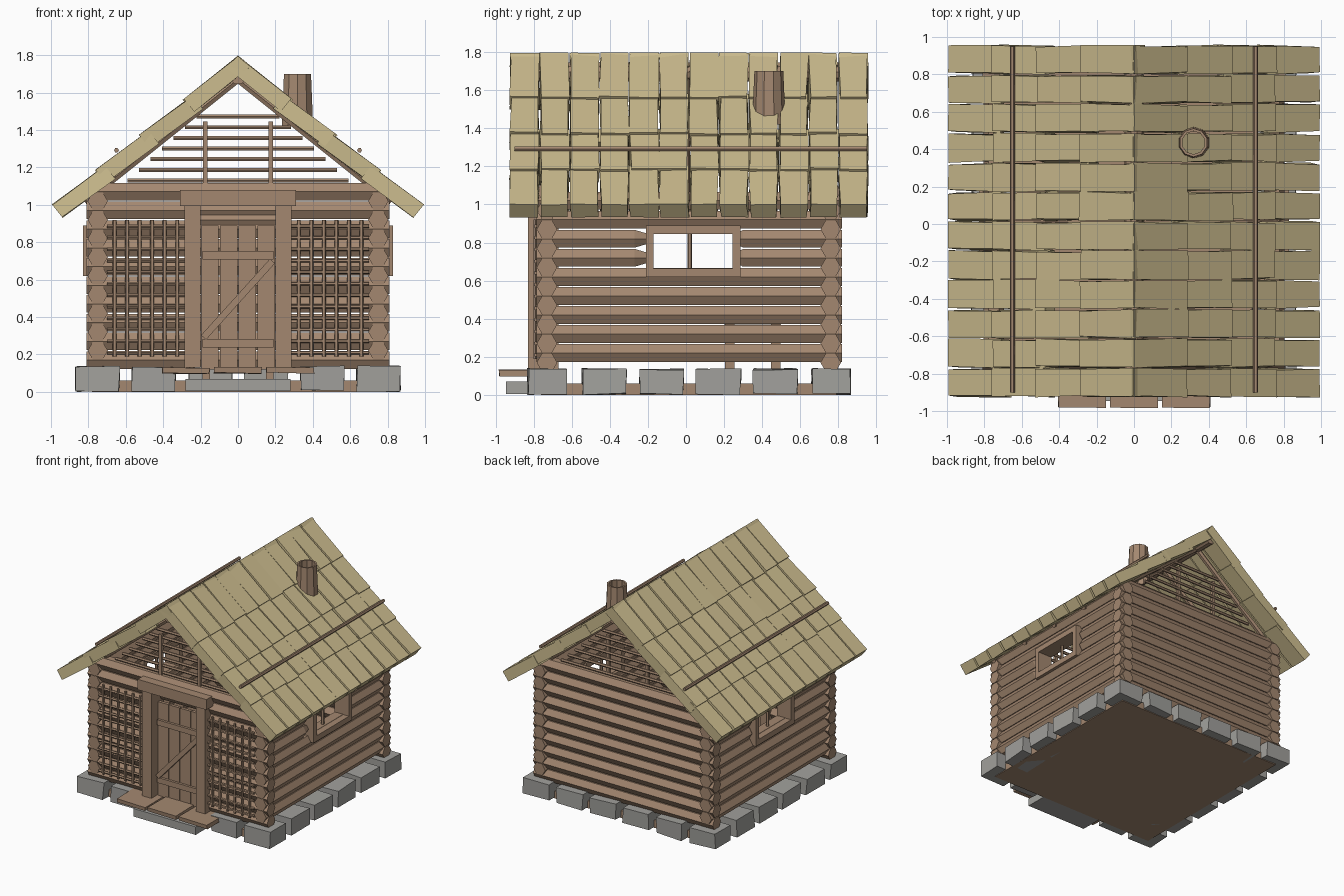
import bpy, bmesh, math, random
from mathutils import Matrix, Vector

random.seed(4)
old = bpy.data.objects.get("Cube")
if old:
    bpy.data.objects.remove(old, do_unlink=True)


def material(name, rgb):
    m = bpy.data.materials.new(name)
    m.use_nodes = True
    m.diffuse_color = (*rgb, 1)
    m.node_tree.nodes["Principled BSDF"].inputs["Base Color"].default_value = (*rgb, 1)
    return m


WOOD = material("brown wood", (0.37, 0.245, 0.162))
THATCH = material("straw thatch", (0.6, 0.5, 0.27))
STONE = material("grey stone", (0.36, 0.355, 0.335))


def finish(name, bm, mat):
    me = bpy.data.meshes.new(name)
    bm.to_mesh(me)
    bm.free()
    me.materials.append(mat)
    ob = bpy.data.objects.new(name, me)
    bpy.context.collection.objects.link(ob)
    return ob


def box(bm, lo, hi, mat=Matrix(), jitter=0):
    lo, hi = Vector(lo), Vector(hi)
    m = mat @ Matrix.Translation((lo + hi) / 2) @ Matrix.Diagonal((*(hi - lo), 1))
    verts = bmesh.ops.create_cube(bm, size=1, matrix=m)["verts"]
    for v in verts:
        v.co += Vector([random.uniform(-jitter, jitter) for _ in range(3)])
    return verts


def rod(bm, a, b, r, n=6, r2=None):
    """Prism from a to b with its side corners level."""
    a, b = Vector(a), Vector(b)
    d = (b - a).normalized()
    y = Vector((0, 0, 1)).cross(d)
    y = y.normalized() if y.length > 0.01 else Vector((0, 1, 0))
    rot = Matrix((y.cross(d), y, d)).transposed().to_4x4()
    bmesh.ops.create_cone(bm, cap_ends=True, segments=n, radius1=r,
                          radius2=r if r2 is None else r2, depth=(b - a).length,
                          matrix=Matrix.Translation((a + b) / 2) @ rot)


YF, YB, XW = -0.73, 0.76, 0.75      # wall centre lines
R = 0.054                           # log radius

# Foundation stones, floor and entrance step
bm = bmesh.new()
for i in range(6):
    x, y = -0.75 + 0.3 * i, YF + 0.3 * i
    spots = [(x, YF), (x, YB)]
    if 0 < i < 5:
        spots += [(-XW, y), (XW, y)]
    for cx, cy in spots:
        if cy == YF and i in (2, 3):
            continue
        w = 0.115
        box(bm, (cx - w, cy - 0.1, 0.005), (cx + w, cy + 0.1, 0.135), jitter=0.006) \
            if abs(cy - YF) < 0.01 or abs(cy - YB) < 0.01 else \
            box(bm, (cx - 0.115, cy - w, 0.005), (cx + 0.115, cy + w, 0.135), jitter=0.006)
box(bm, (-0.28, -0.945, 0.005), (0.28, -0.7, 0.07))
finish("foundation_stones", bm, STONE)

bm = bmesh.new()
box(bm, (-0.78, -0.76, 0), (0.78, 0.79, 0.06))
finish("floor", bm, WOOD)

bm = bmesh.new()
for x in (-0.28, 0, 0.28):
    box(bm, (x - 0.127, -0.98, 0.1), (x + 0.127, -0.74, 0.13), jitter=0.004)
finish("entrance_boards", bm, WOOD)

# Side wall logs, split and tapered around the windows
bm = bmesh.new()
for s in (-1, 1):
    for i in range(9):
        x, z = s * XW, 0.22 + 0.1 * i
        if i in (5, 6):
            for end, cut, tip in ((-0.785, -0.27, -0.2), (0.82, 0.3, 0.26)):
                rod(bm, (x, end, z), (x, cut, z), R)
                rod(bm, (x, cut, z), (x, tip, z), R, r2=0.03)
        else:
            rod(bm, (x, -0.785, z), (x, 0.82, z), R)
finish("side_wall_logs", bm, WOOD)

# Front and back wall logs, the front split by the doorway
bm = bmesh.new()
for i in range(10):
    z = 0.17 + 0.1 * i
    rod(bm, (-0.81, YB, z), (0.81, YB, z), R)
    if i == 9:
        rod(bm, (-0.81, YF, z), (0.81, YF, z), R)
    else:
        for s in (-1, 1):
            rod(bm, (s * 0.23, YF, z), (s * 0.81, YF, z), R)
finish("front_and_back_logs", bm, WOOD)

# Window frames with a centre bar
bm = bmesh.new()
for s in (-1, 1):
    x0, x1 = sorted((s * 0.7, s * 0.83))
    for y in (-0.21, 0.245):
        box(bm, (x0, y, 0.62), (x1, y + 0.04, 0.89))
    for z in (0.62, 0.845):
        box(bm, (x0, -0.21, z), (x1, 0.285, z + 0.045))
    rod(bm, (s * XW, 0.02, 0.64), (s * XW, 0.02, 0.87), 0.012)
finish("window_frames", bm, WOOD)

# Door frame
bm = bmesh.new()
for s in (-1, 1):
    x0, x1 = sorted((s * 0.2, s * 0.285))
    box(bm, (x0, -0.83, 0.13), (x1, -0.67, 1.0))
box(bm, (-0.31, -0.85, 0.995), (0.31, -0.67, 1.08))
finish("door_frame", bm, WOOD)

# Plank door with rails and a diagonal brace
bm = bmesh.new()
for i in range(4):
    x = -0.2 + 0.1 * i
    box(bm, (x + 0.003, -0.75, 0.12), (x + 0.097, -0.725, 0.89))
for z in (0.26, 0.73):
    box(bm, (-0.19, -0.77, z - 0.022), (0.19, -0.75, z + 0.022))
brace = Matrix.Translation((0, -0.765, 0.495)) @ Matrix.Rotation(-math.atan2(0.41, 0.37), 4, "Y")
box(bm, (-0.275, -0.015, -0.018), (0.275, 0.015, 0.018), brace)
for z in (0.92, 0.97):
    rod(bm, (-0.2, YF + 0.04, z), (0.2, YF + 0.04, z), 0.03)
finish("door", bm, WOOD)

# Stick lattice on the front wall
bm = bmesh.new()
for s in (-1, 1):
    for i in range(6):
        x = s * (0.325 + 0.067 * i)
        rod(bm, (x, -0.793, 0.19), (x, -0.793, 0.92), 0.011, 5)
    for i in range(12):
        z = 0.21 + 0.0615 * i
        rod(bm, (s * 0.285, -0.79, z), (s * 0.7, -0.79, z), 0.01, 5)
finish("front_lattice", bm, WOOD)

# Open gables: rods, uprights and rafters
bm = bmesh.new()
for y in (YF, YB):
    for i in range(7):
        z, w = 1.13 + 0.057 * i, 0.59 - 0.0615 * i
        rod(bm, (-w, y, z), (w, y, z), 0.012)
    for s in (-1, 1):
        box(bm, (s * 0.175 - 0.013, y - 0.025, 1.1), (s * 0.175 + 0.013, y, 1.445))
for s in (-1, 1):
    for y in (YF, -0.36, 0.0, 0.36, YB):
        rod(bm, (0, y, 1.672), (s * 0.82, y, 1.016), 0.022)
finish("gables_and_rafters", bm, WOOD)

# Ridge log and roof poles
bm = bmesh.new()
rod(bm, (0, -0.9, 1.695), (0, 0.93, 1.695), 0.052, 10)
finish("ridge_log", bm, WOOD)
bm = bmesh.new()
for s in (-1, 1):
    rod(bm, (s * 0.65, -0.9, 1.292), (s * 0.65, 0.95, 1.292), 0.013)
finish("roof_poles", bm, WOOD)

# Thatch bundles in four overlapping courses on each slope
PITCH = math.atan2(0.8, 1.0)
COURSES = (0, 0.375, 0.675, 0.975, 1.275)
bm = bmesh.new()
for s in (-1, 1):
    for c in range(4):
        top = COURSES[c] - (0.05 if c else 0)
        for i in range(12):
            y = -0.925 + 0.157 * i
            slope = Matrix.Translation((0, 0, 1.8)) @ Matrix.Rotation(PITCH, 4, "Y")
            end = COURSES[c + 1] + (random.uniform(-0.008, 0.008) if c < 3 else 0)
            for v in box(bm, (top, y + 0.004, -0.09), (end, y + 0.15, -0.004)):
                if v.co.x < top + 0.01 and c:
                    v.co.z -= 0.014         # upper end tucks under the next course
                v.co.y += random.uniform(-0.008, 0.008)
                v.co.z += random.uniform(-0.004, 0.003)
                v.co = slope @ v.co
                v.co.x *= s
bmesh.ops.recalc_face_normals(bm, faces=bm.faces)
finish("thatch_roof", bm, THATCH)

# Hollow wooden chimney
bm = bmesh.new()
bmesh.ops.create_cone(bm, segments=10, radius1=0.088, radius2=0.076, depth=0.28,
                      matrix=Matrix.Translation((0.318, 0.435, 1.56)))
chimney = finish("chimney", bm, WOOD)
wall = chimney.modifiers.new("wall", "SOLIDIFY")
wall.thickness = 0.014

# Small table inside
bm = bmesh.new()
box(bm, (-0.2, 0.2, 0.37), (0.2, 0.5, 0.4))
for x in (-0.17, 0.17):
    for y in (0.23, 0.47):
        box(bm, (x - 0.02, y - 0.025, 0.06), (x + 0.02, y + 0.025, 0.37))
finish("table", bm, WOOD)
